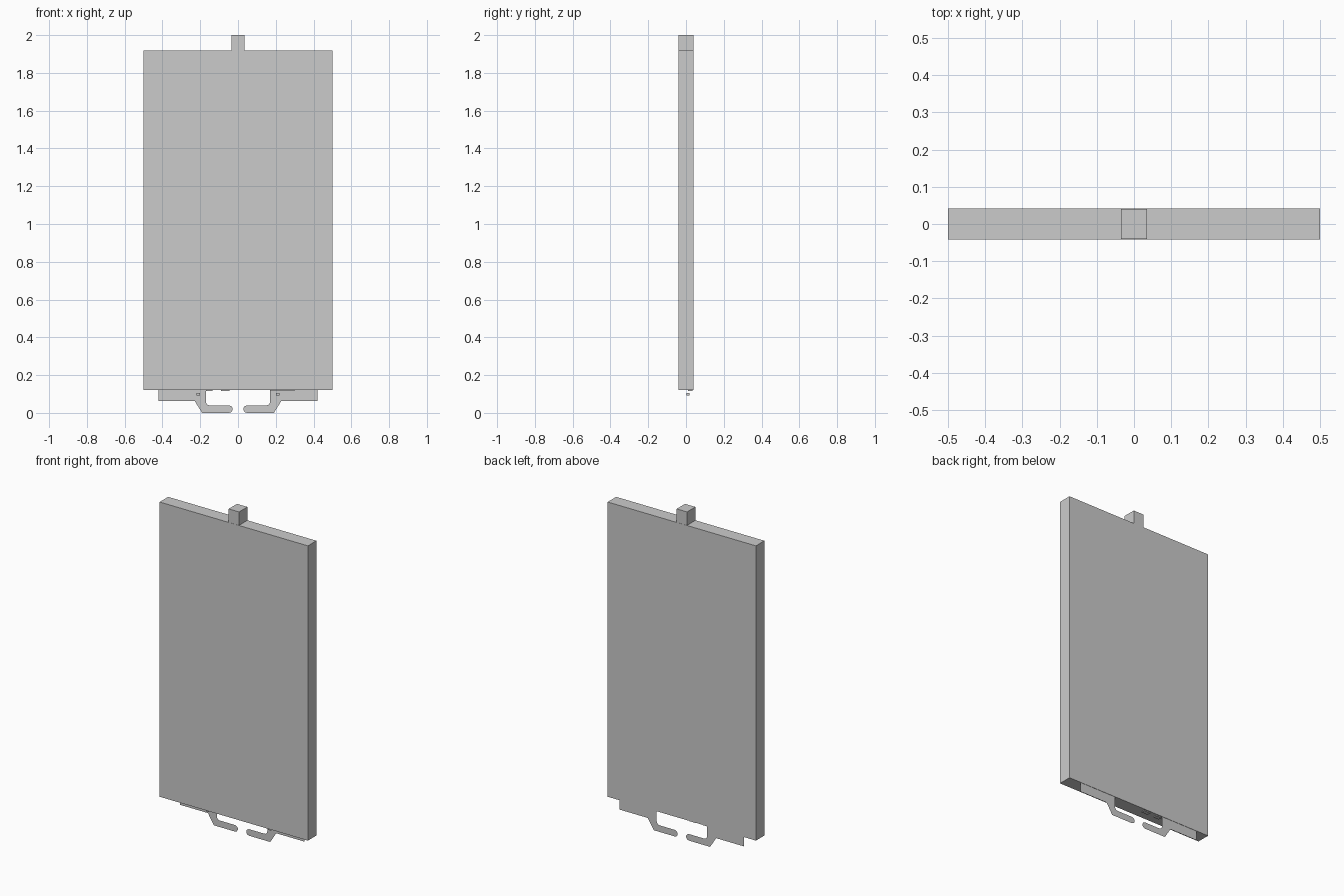
import bpy, bmesh, math

if "Cube" in bpy.data.objects:
    bpy.data.objects.remove(bpy.data.objects["Cube"])


def make_object(name, bm):
    mesh = bpy.data.meshes.new(name)
    bm.to_mesh(mesh)
    bm.free()
    obj = bpy.data.objects.new(name, mesh)
    bpy.context.collection.objects.link(obj)
    return obj


def box(name, lo, hi):
    bm = bmesh.new()
    bmesh.ops.create_cube(bm, size=1)
    for v in bm.verts:
        v.co = [(a + b) / 2 + c * (b - a) for a, b, c in zip(lo, hi, v.co)]
    return make_object(name, bm)


def arc(cx, cz, r, a0, a1, n=5):
    return [(cx + r * math.cos(math.radians(a0 + (a1 - a0) * i / n)),
             cz + r * math.sin(math.radians(a0 + (a1 - a0) * i / n)))
            for i in range(n + 1)]


def flat_plate(name, points, y, side):
    bm = bmesh.new()
    bm.faces.new([bm.verts.new((side * x, y, z)) for x, z in points])
    bmesh.ops.recalc_face_normals(bm, faces=bm.faces)
    return make_object(name, bm)


# Main slab and top tab
box("panel", (-0.5, -0.041, 0.122), (0.5, 0.041, 1.918))
box("top_tab", (-0.035, -0.04, 1.918), (0.035, 0.04, 2.0))

# Paper-thin hooked tongs below the rear edge
hook = [(0.42, 0.124), (0.42, 0.064), (0.23, 0.064), (0.19, 0.0)]
hook += arc(0.048, 0.02, 0.02, 270, 90)
hook += arc(0.15, 0.06, 0.02, 270, 360)
hook += [(0.17, 0.124)]

for side, label in ((-1, "left"), (1, "right")):
    flat_plate(label + "_hook", hook, 0.039, side)
    # Small pin in front of each hook
    x = side * 0.21
    box(label + "_pin", (x - 0.009, 0.003, 0.091), (x + 0.009, 0.018, 0.106))

# Thin strips on the underside
for i, (x0, x1) in enumerate(((-0.17, -0.135), (-0.09, -0.045), (0.17, 0.3))):
    box(f"underside_strip_{i}", (x0, 0.01, 0.117), (x1, 0.035, 0.123))
